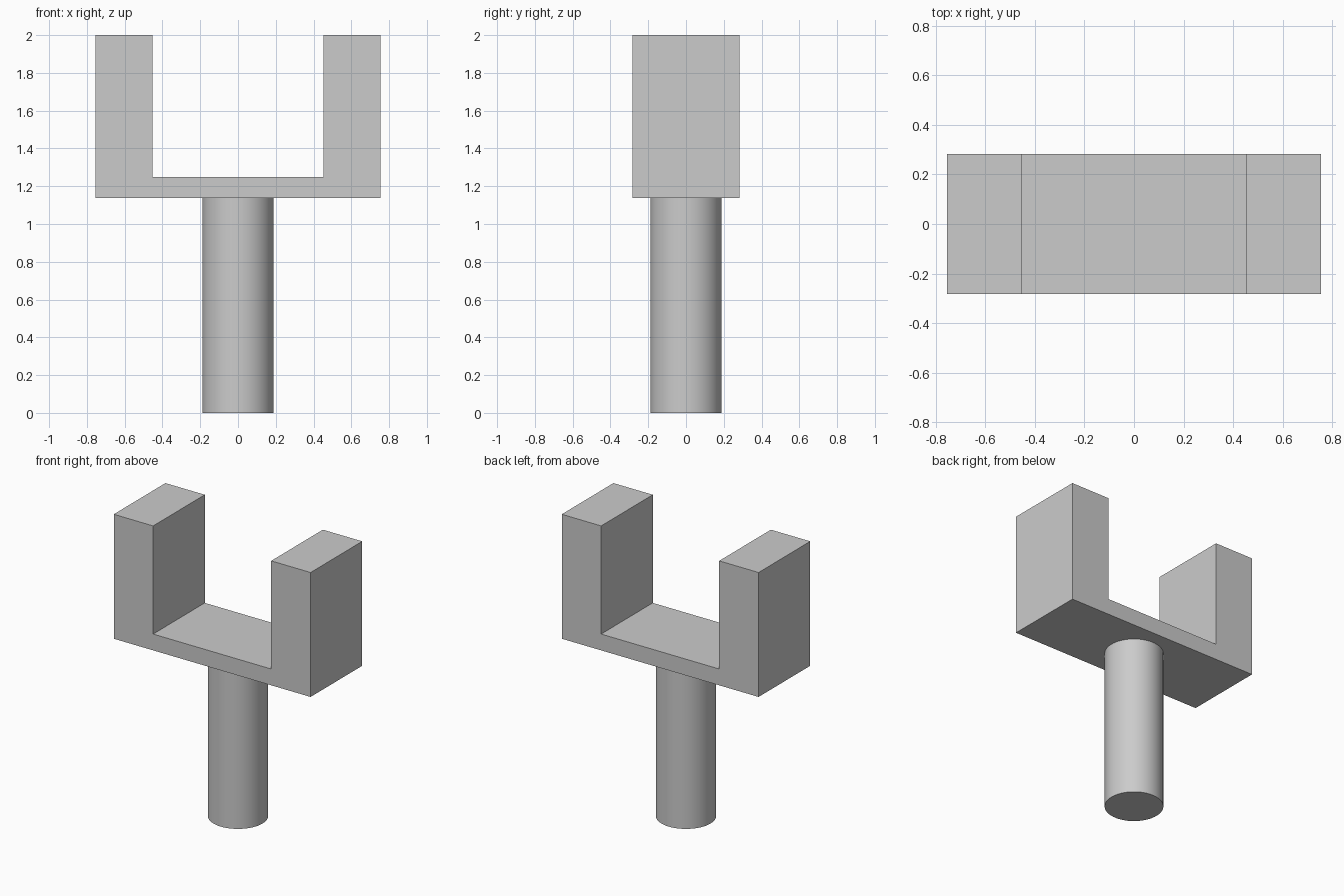
import bpy
import bmesh
import math

default_cube = bpy.data.objects.get("Cube")
if default_cube:
    bpy.data.objects.remove(default_cube, do_unlink=True)

# Plain grey finish shared by both parts
grey = bpy.data.materials.new("light_grey")
grey.use_nodes = True
colour = (0.6, 0.6, 0.6, 1)
grey.diffuse_color = colour
grey.node_tree.nodes["Principled BSDF"].inputs["Base Color"].default_value = colour

HALF_WIDTH, HALF_GAP, HALF_DEPTH = 0.755, 0.453, 0.283
BASE_Z, FLOOR_Z, TOP_Z = 1.137, 1.25, 2.0
STEM_RADIUS = 0.189

# Fork: U-shaped profile extruded from front to back
right_half = [(HALF_WIDTH, BASE_Z), (HALF_WIDTH, TOP_Z), (HALF_GAP, TOP_Z), (HALF_GAP, FLOOR_Z)]
profile = right_half + [(-x, z) for x, z in reversed(right_half)]
bm = bmesh.new()
face = bm.faces.new([bm.verts.new((x, -HALF_DEPTH, z)) for x, z in profile])
extruded = bmesh.ops.extrude_face_region(bm, geom=[face], use_keep_orig=True)
back_verts = [g for g in extruded["geom"] if isinstance(g, bmesh.types.BMVert)]
bmesh.ops.translate(bm, verts=back_verts, vec=(0, 2 * HALF_DEPTH, 0))
bmesh.ops.recalc_face_normals(bm, faces=bm.faces)
mesh = bpy.data.meshes.new("fork")
bm.to_mesh(mesh)
bm.free()
fork = bpy.data.objects.new("fork", mesh)
bpy.context.collection.objects.link(fork)
fork.data.materials.append(grey)

# Stem: smooth round post under the fork
bpy.ops.mesh.primitive_cylinder_add(vertices=64, radius=STEM_RADIUS, depth=BASE_Z,
                                    location=(0, 0, BASE_Z / 2))
stem = bpy.context.object
stem.name = "stem"
stem.data.materials.append(grey)
bpy.ops.object.shade_smooth_by_angle(angle=math.radians(30))
